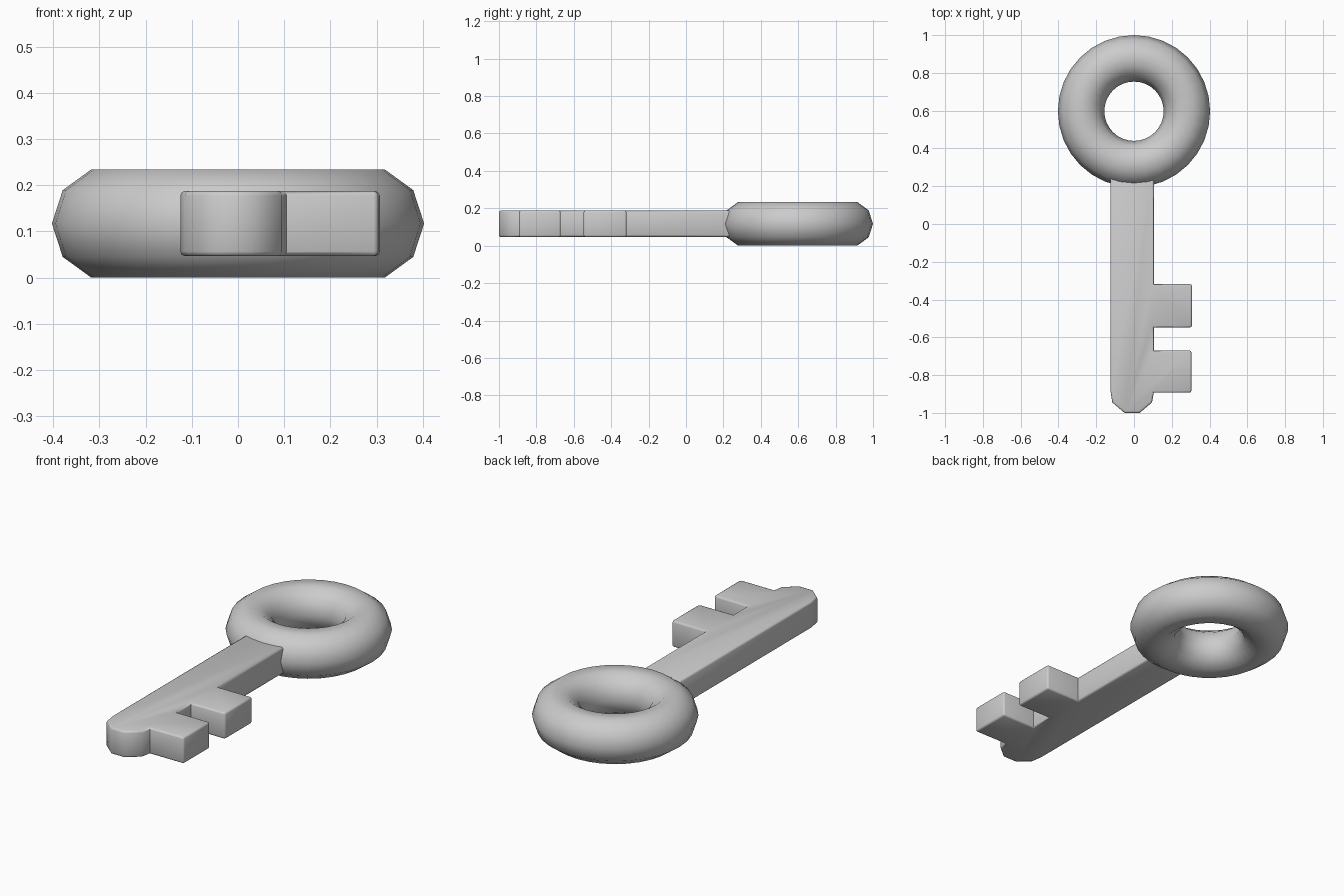
import bpy
import bmesh
import math

if "Cube" in bpy.data.objects:
    bpy.data.objects.remove(bpy.data.objects["Cube"])

MID_Z = 0.117      # half height of the ring
HALF = 0.0705      # half thickness of the blade


def smooth(obj, degrees):
    bpy.ops.object.select_all(action='DESELECT')
    obj.select_set(True)
    bpy.context.view_layer.objects.active = obj
    bpy.ops.object.shade_smooth_by_angle(angle=math.radians(degrees))


# Ring handle: ten-sided tube
bpy.ops.mesh.primitive_torus_add(major_segments=32, minor_segments=10,
                                 major_radius=0.28, minor_radius=0.123,
                                 location=(0, 0.597, MID_Z))
ring = bpy.context.object
ring.name = "ring_handle"
smooth(ring, 60)

# Shaft outline with chamfered tip, and two teeth on the right
left_and_tip = [(-0.125, 0.29), (-0.125, -0.88), (-0.115, -0.945),
                (-0.05, -1.0), (0.03, -1.0), (0.095, -0.945)]
outline = list(left_and_tip)
for y0, y1, x1 in [(-0.893, -0.67, 0.304), (-0.548, -0.318, 0.307)]:
    outline += [(0.105, y0), (x1, y0), (x1, y1), (0.105, y1)]
outline.append((0.105, 0.29))

bm = bmesh.new()
face = bm.faces.new([bm.verts.new((x, y, MID_Z - HALF)) for x, y in outline])
top = bmesh.ops.extrude_face_region(bm, geom=[face])["geom"]
bmesh.ops.translate(bm, vec=(0, 0, 2 * HALF),
                    verts=[v for v in top if isinstance(v, bmesh.types.BMVert)])
bmesh.ops.recalc_face_normals(bm, faces=bm.faces)

# Soften the right-angled convex edges
edges = [e for e in bm.edges
         if e.is_convex and e.calc_face_angle(0) > math.radians(60)]
bmesh.ops.bevel(bm, geom=edges, offset=0.01, segments=2, profile=0.5,
                affect='EDGES')
mesh = bpy.data.meshes.new("shaft_and_teeth")
bm.to_mesh(mesh)
bm.free()
blade = bpy.data.objects.new("shaft_and_teeth", mesh)
bpy.context.collection.objects.link(blade)
smooth(blade, 60)
